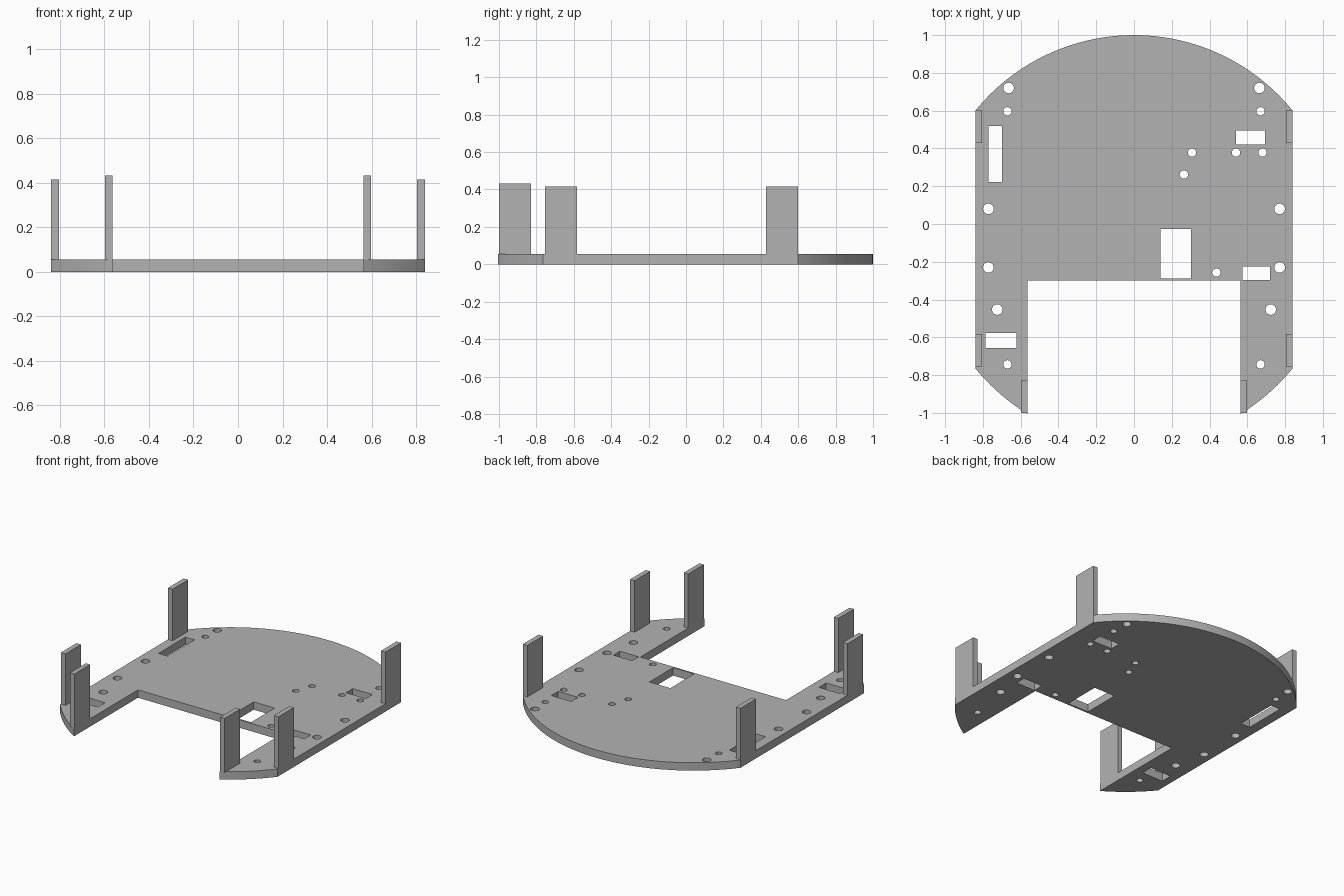
import bpy, bmesh
from math import sin, cos, pi, asin, sqrt

cube = bpy.data.objects.get("Cube")
if cube:
    bpy.data.objects.remove(cube, do_unlink=True)

grey = bpy.data.materials.new("plain grey")
grey.use_nodes = True
grey.diffuse_color = (0.45, 0.45, 0.45, 1)
grey.node_tree.nodes["Principled BSDF"].inputs["Base Color"].default_value = (0.45, 0.45, 0.45, 1)

THICK = 0.055
HALF = 0.84          # half width of the plate
NOTCH = 0.563        # half width of the notch
NOTCH_Y = -0.3
RADIUS, CENTRE_Y = 1.082, -0.082


def finish(bm, name):
    bmesh.ops.recalc_face_normals(bm, faces=bm.faces)
    mesh = bpy.data.meshes.new(name)
    bm.to_mesh(mesh)
    bm.free()
    mesh.materials.append(grey)
    obj = bpy.data.objects.new(name, mesh)
    bpy.context.collection.objects.link(obj)
    return obj


def arc(x0, x1, side, steps):
    """Points on the outer circle between two x positions."""
    a0, a1 = asin(x0 / RADIUS), asin(x1 / RADIUS)
    angles = [a0 + (a1 - a0) * i / steps for i in range(steps + 1)]
    return [(RADIUS * sin(a), CENTRE_Y + side * RADIUS * cos(a)) for a in angles]


def circle(x, y, r, n=24):
    return [(x + r * cos(2 * pi * i / n), y + r * sin(2 * pi * i / n)) for i in range(n)]


def rectangle(x0, x1, y0, y1):
    return [(x0, y0), (x1, y0), (x1, y1), (x0, y1)]


# Plate outline: round back, straight sides, two arms around the notch
outline = arc(-HALF, HALF, 1, 64) + arc(HALF, NOTCH, -1, 12)
outline += [(NOTCH, NOTCH_Y), (-NOTCH, NOTCH_Y)] + arc(-NOTCH, -HALF, -1, 12)

# Slots
loops = [outline,
         rectangle(0.14, 0.302, -0.288, -0.027),
         rectangle(-0.77, -0.698, 0.222, 0.519),
         rectangle(0.54, 0.694, 0.42, 0.495),
         rectangle(0.574, 0.72, -0.297, -0.225),
         rectangle(-0.785, -0.623, -0.657, -0.577)]

# Screw holes: mirrored pairs, then single ones
for x, y, r in [(0.664, 0.72, 0.028), (0.771, 0.08, 0.028), (0.771, -0.23, 0.028),
                (0.724, -0.453, 0.028), (0.67, 0.597, 0.022), (0.67, -0.743, 0.022)]:
    loops += [circle(x, y, r), circle(-x, y, r)]
for x, y in [(0.307, 0.378), (0.54, 0.378), (0.68, 0.378), (0.264, 0.262), (0.436, -0.257)]:
    loops.append(circle(x, y, 0.022))

# Fill the outline around the openings and give it thickness
bm = bmesh.new()
edges = []
for loop in loops:
    verts = [bm.verts.new((x, y, 0)) for x, y in loop]
    edges += [bm.edges.new((v, verts[i - 1])) for i, v in enumerate(verts)]
bmesh.ops.triangle_fill(bm, edges=edges, use_beauty=True, use_dissolve=False)
extruded = bmesh.ops.extrude_face_region(bm, geom=bm.faces[:], use_keep_orig=True)
for item in extruded["geom"]:
    if isinstance(item, bmesh.types.BMVert):
        item.co.z = THICK
plate = finish(bm, "base_plate")
bpy.context.view_layer.objects.active = plate
plate.select_set(True)
bpy.ops.object.shade_smooth_by_angle(angle=pi / 9)


# Upright posts, in mirrored pairs
def post(name, x0, x1, y0, y1, top):
    bm = bmesh.new()
    bmesh.ops.create_cube(bm, size=1)
    for v in bm.verts:
        v.co = (x1 if v.co.x > 0 else x0, y1 if v.co.y > 0 else y0,
                top if v.co.z > 0 else THICK)
    finish(bm, name)


for label, x0, x1, y0, y1, top in [("back", 0.805, HALF, 0.428, 0.6, 0.415),
                                   ("side", 0.805, HALF, -0.755, -0.583, 0.415),
                                   ("front", NOTCH, 0.597, -1.0, -0.828, 0.433)]:
    post("left_" + label + "_post", x0, x1, y0, y1, top)
    post("right_" + label + "_post", -x1, -x0, y0, y1, top)
